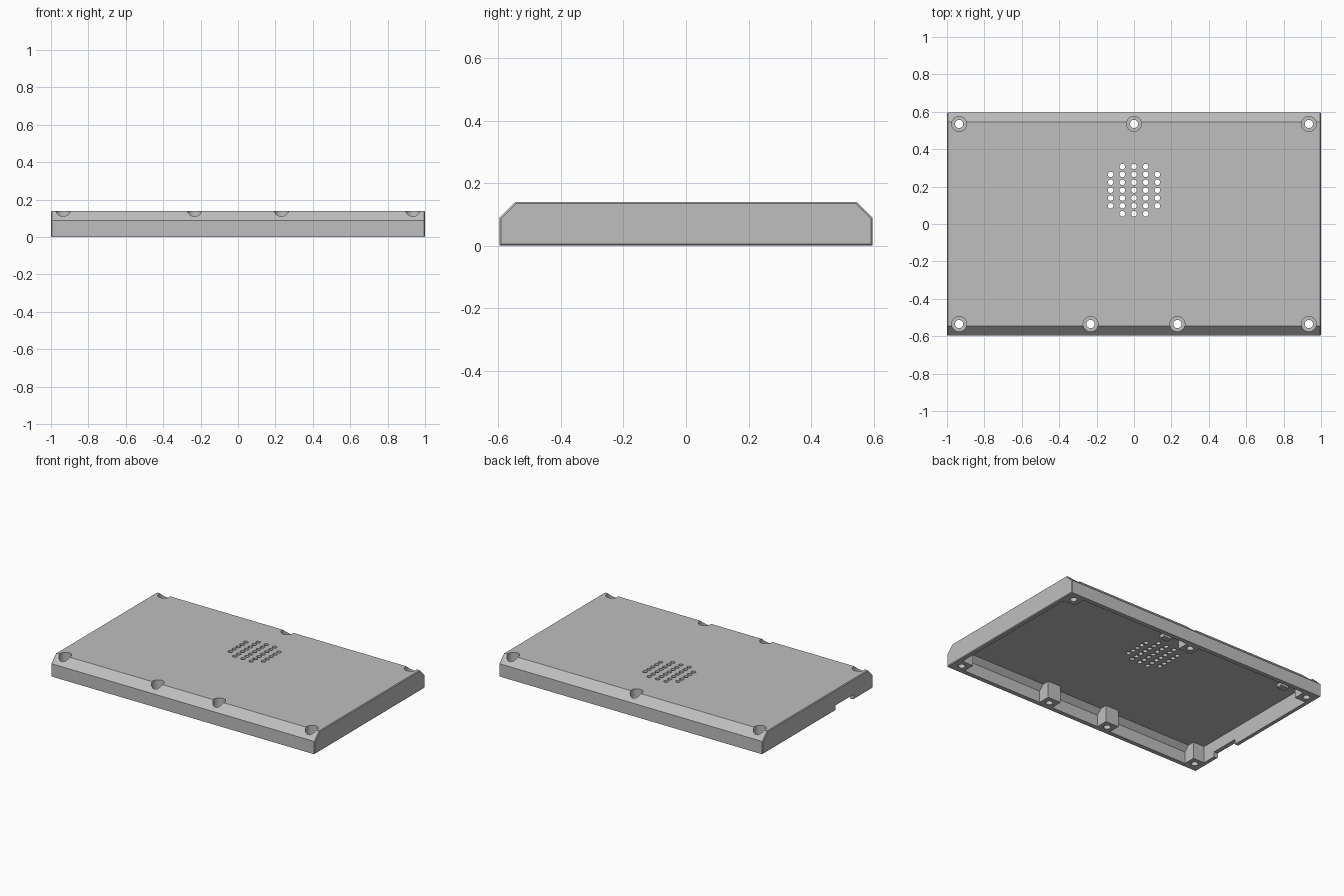
import bpy, bmesh
from mathutils import Matrix, Vector

cube = bpy.data.objects.get("Cube")
if cube:
    bpy.data.objects.remove(cube, do_unlink=True)

grey = bpy.data.materials.new("light grey plastic")
grey.use_nodes = True
colour = (0.52, 0.52, 0.52, 1)
grey.diffuse_color = colour
grey.node_tree.nodes["Principled BSDF"].inputs["Base Color"].default_value = colour


def finish(name, bm):
    bmesh.ops.recalc_face_normals(bm, faces=bm.faces)
    mesh = bpy.data.meshes.new(name)
    bm.to_mesh(mesh)
    bm.free()
    mesh.materials.append(grey)
    ob = bpy.data.objects.new(name, mesh)
    bpy.context.collection.objects.link(ob)
    return ob


def prism(name, half_x, half_y, top_y, bottom, shoulder, top, soften=0):
    """Chamfered cross-section in y and z, extruded along x."""
    side = [(half_y, bottom), (half_y, shoulder), (top_y, top)]
    profile = side + [(-y, z) for y, z in reversed(side)]
    bm = bmesh.new()
    face = bm.faces.new([bm.verts.new((-half_x, y, z)) for y, z in profile])
    grown = bmesh.ops.extrude_face_region(bm, geom=[face])["geom"]
    bmesh.ops.translate(bm, vec=(2 * half_x, 0, 0),
                        verts=[g for g in grown if isinstance(g, bmesh.types.BMVert)])
    if soften:
        ends = [e for e in bm.edges if abs(e.verts[0].co.x - e.verts[1].co.x) < 0.01]
        bmesh.ops.bevel(bm, geom=ends, offset=soften, segments=1, affect='EDGES')
    return finish(name, bm)


def boxes(name, items):
    """Boxes given as pairs of centre and size."""
    bm = bmesh.new()
    for centre, size in items:
        m = Matrix.Translation(centre) @ Matrix.Diagonal(Vector(size).to_4d())
        bmesh.ops.create_cube(bm, size=1, matrix=m)
    return finish(name, bm)


def cylinders(name, points, radius, low, high, sides):
    bm = bmesh.new()
    for x, y in points:
        bmesh.ops.create_cone(bm, cap_ends=True, segments=sides, radius1=radius,
                              radius2=radius, depth=high - low,
                              matrix=Matrix.Translation((x, y, (low + high) / 2)))
    return finish(name, bm)


def cut(target, cutter):
    cutter.hide_render = True
    mod = target.modifiers.new("cut", 'BOOLEAN')
    mod.operation = 'DIFFERENCE'
    mod.solver = 'EXACT'
    mod.object = cutter
    bpy.context.view_layer.objects.active = target
    bpy.ops.object.modifier_apply(modifier=mod.name)
    bpy.data.objects.remove(cutter, do_unlink=True)


# Outer shell and hollow
case = prism("bottom_case", 1, 0.597, 0.545, 0, 0.088, 0.14, 0.005)
hollow = prism("hollow", 0.97, 0.567, 0.533, -0.1, 0.08, 0.114)

# Screw bosses left standing inside the hollow
screws = [(x, -0.535) for x in (-0.935, -0.232, 0.232, 0.935)]
screws += [(x, 0.535) for x in (-0.935, 0, 0.935)]
bosses = []
for x, y in screws:
    width = 0.2 if abs(x) > 0.9 else 0.1
    cx = x + (0.05 if x > 0.9 else -0.05 if x < -0.9 else 0)
    cy = y + (0.05 if y > 0 else -0.05)
    bosses.append(((cx, cy, 0), (width, 0.2, 0.5)))
cut(hollow, boxes("boss_blocks", bosses))

# Small posts hanging from the ceiling by the back bosses
cut(hollow, boxes("ceiling_posts", [((x, 0.41, 0.13), (0.06, 0.04, 0.08)) for x in (-0.85, 0.09)]))
cut(case, hollow)

# Screw recesses and through holes
cut(case, cylinders("recesses", screws, 0.04, 0.06, 0.3, 32))
cut(case, cylinders("screw_holes", screws, 0.022, -0.1, 0.3, 24))

# Speaker grille
grille = []
for col in range(-2, 3):
    reach = 2 if abs(col) == 2 else 3
    grille += [(col * 0.0625, 0.181 + row * 0.042) for row in range(-reach, reach + 1)]
cut(case, cylinders("grille_holes", grille, 0.015, 0.05, 0.3, 16))

# Cable notch in the lower edge of the right wall
cut(case, boxes("cable_notch", [((-1, -0.29, 0), (0.1, 0.2, 0.07))]))

bpy.ops.object.select_all(action='DESELECT')
case.select_set(True)
bpy.context.view_layer.objects.active = case
bpy.ops.object.shade_smooth_by_angle(angle=0.5)
